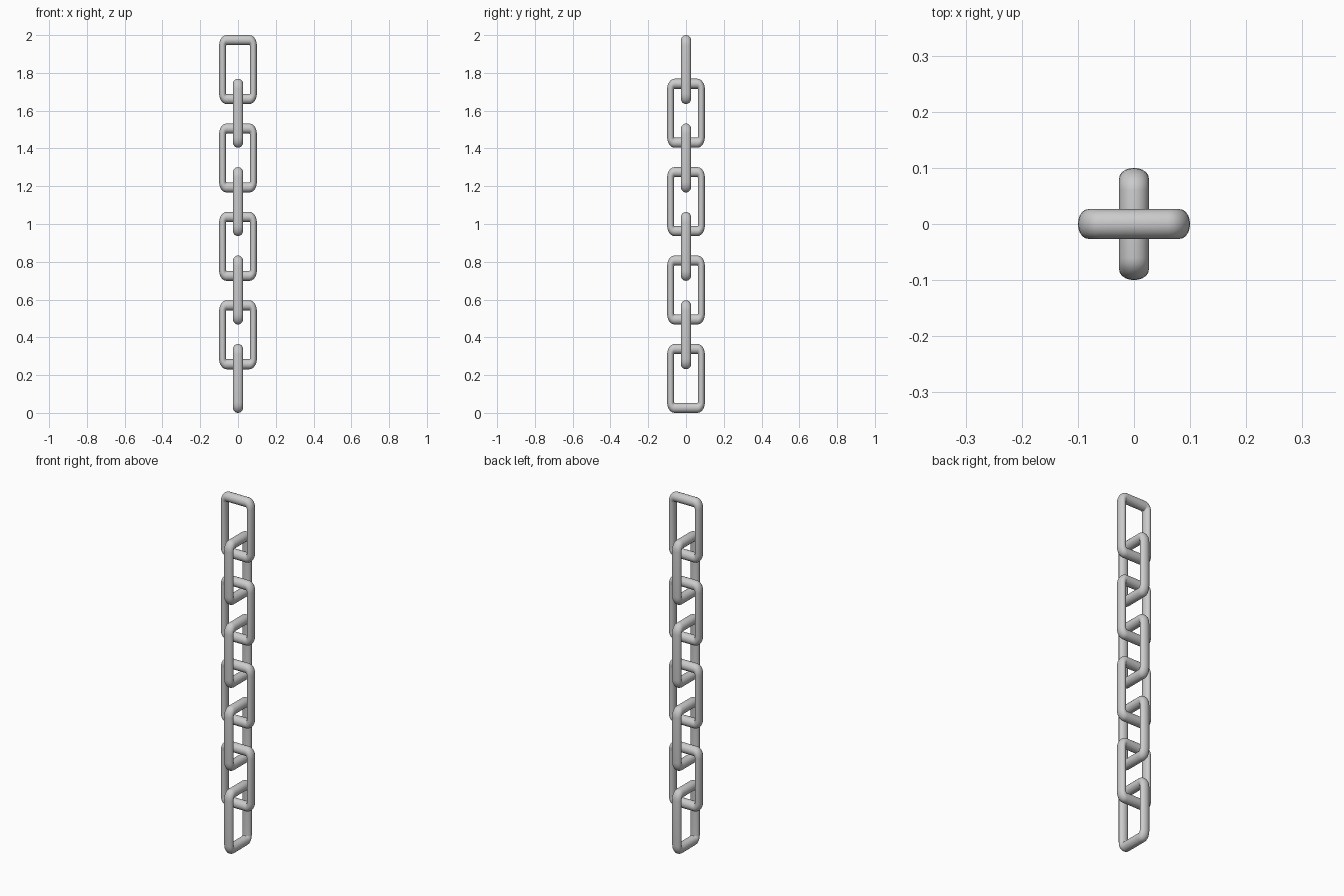
import bpy, bmesh
from math import sin, cos, pi

if "Cube" in bpy.data.objects:
    bpy.data.objects.remove(bpy.data.objects["Cube"])

LENGTH, WIDTH, R = 0.365, 0.2, 0.0265   # link size and bar radius
SQUASH = 0.71                            # links are narrowed sideways
BEND, CORNER_STEPS, SIDES = 0.029, 6, 20
LINKS = 8


def link_mesh():
    """Round bar swept around a rounded rectangle, then narrowed in width."""
    hx = WIDTH / 2 / SQUASH - R - BEND
    hz = LENGTH / 2 - R - BEND
    bm = bmesh.new()
    rings = []
    for q, (sx, sz) in enumerate(((1, 1), (-1, 1), (-1, -1), (1, -1))):
        for i in range(CORNER_STEPS + 1):
            a = (q + i / CORNER_STEPS) * pi / 2
            ring = []
            for j in range(SIDES):
                t = 2 * pi * j / SIDES
                d = BEND + R * cos(t)
                ring.append(bm.verts.new(((sx * hx + d * cos(a)) * SQUASH,
                                          R * sin(t),
                                          sz * hz + d * sin(a))))
            rings.append(ring)
    for k, a in enumerate(rings):
        b = rings[(k + 1) % len(rings)]
        for j in range(SIDES):
            n = (j + 1) % SIDES
            bm.faces.new((a[j], a[n], b[n], b[j])).smooth = True
    bmesh.ops.recalc_face_normals(bm, faces=bm.faces)
    me = bpy.data.meshes.new("chain_link")
    bm.to_mesh(me)
    bm.free()
    return me


# Hanging chain: every second link is turned a quarter
mesh = link_mesh()
for i in range(LINKS):
    top = 2.0 - 0.468 * (i // 2) - 0.231 * (i % 2)
    ob = bpy.data.objects.new(f"chain_link_{i + 1}", mesh)
    ob.location.z = top - LENGTH / 2
    ob.rotation_euler.z = pi / 2 * (i % 2)
    bpy.context.collection.objects.link(ob)
